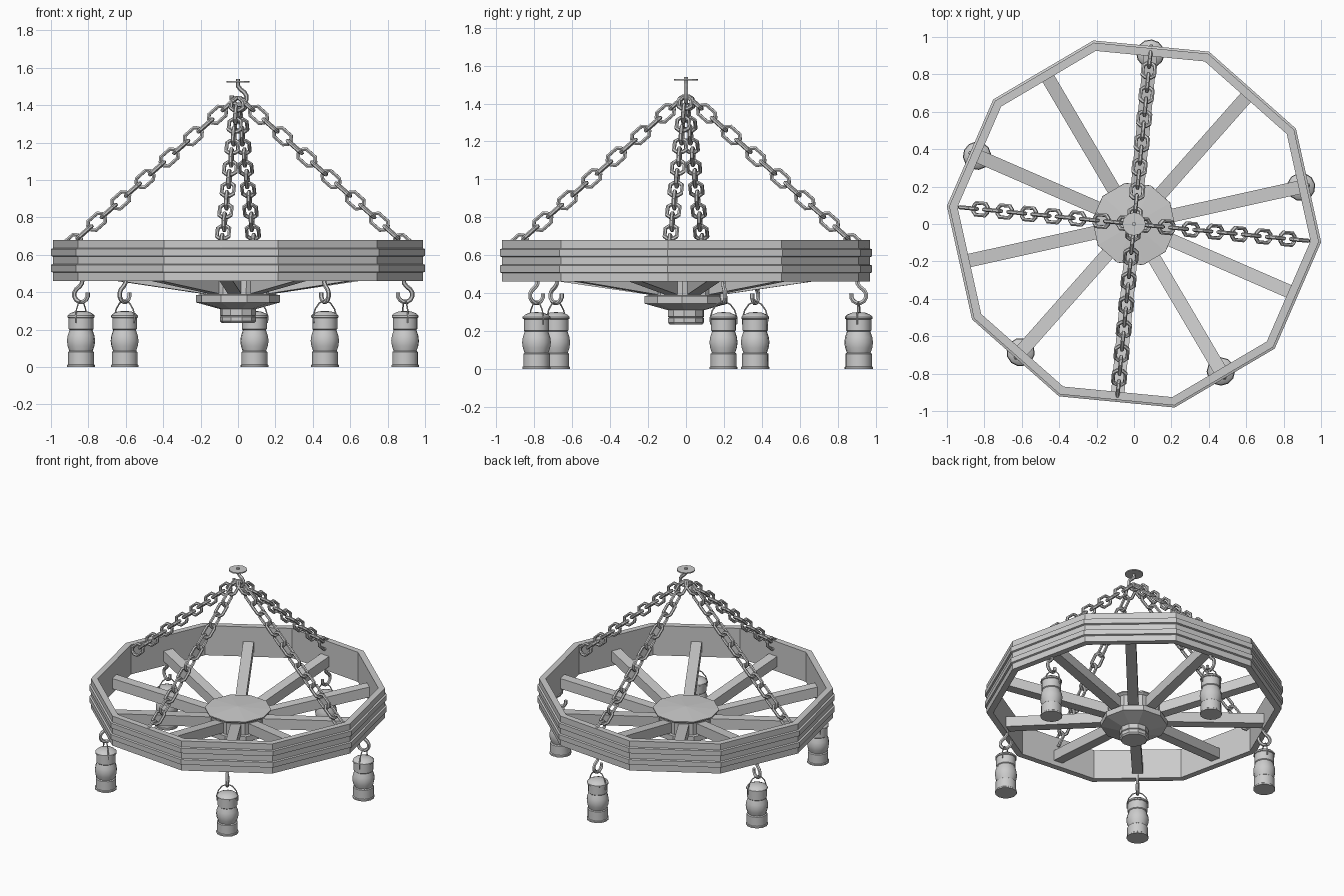
import bpy, bmesh
from math import sin, cos, radians, atan2, sqrt
from mathutils import Vector, Matrix

if "Cube" in bpy.data.objects:
    bpy.data.objects.remove(bpy.data.objects["Cube"])

OFF = radians(-5.5)          # rotation of the ten-sided wheel
STEP = radians(36)


def finish(name, bm, smooth=False):
    bmesh.ops.recalc_face_normals(bm, faces=bm.faces)
    me = bpy.data.meshes.new(name)
    bm.to_mesh(me)
    bm.free()
    ob = bpy.data.objects.new(name, me)
    bpy.context.collection.objects.link(ob)
    if smooth:
        bpy.ops.object.select_all(action='DESELECT')
        bpy.context.view_layer.objects.active = ob
        ob.select_set(True)
        bpy.ops.object.shade_smooth_by_angle(angle=radians(35))
    return ob


def lathe(name, profile, sides, centre=(0, 0), rot=0.0, closed=False, smooth=False):
    """Spin (radius, z) points around a vertical axis."""
    bm = bmesh.new()
    rings = []
    for r, z in profile:
        n = 1 if r == 0 else sides
        rings.append([bm.verts.new((centre[0] + r * cos(rot + i * 6.2831853 / sides),
                                    centre[1] + r * sin(rot + i * 6.2831853 / sides), z))
                      for i in range(n)])
    pairs = list(zip(rings, rings[1:])) + ([(rings[-1], rings[0])] if closed else [])
    for a, b in pairs:
        for i in range(sides):
            j = (i + 1) % sides
            quad = [a[i % len(a)], a[j % len(a)], b[j % len(b)], b[i % len(b)]]
            bm.faces.new(list(dict.fromkeys(quad)))
    return finish(name, bm, smooth)


def tube(name, paths, radius, cyclic=False):
    """Round wire along one or more point lists, turned into a mesh."""
    cu = bpy.data.curves.new(name, 'CURVE')
    cu.dimensions = '3D'
    cu.bevel_depth = radius
    cu.bevel_resolution = 1
    cu.use_fill_caps = True
    for pts in paths:
        sp = cu.splines.new('POLY')
        sp.points.add(len(pts) - 1)
        for p, q in zip(sp.points, pts):
            p.co = (*q, 1)
        sp.use_cyclic_u = cyclic
    tmp = bpy.data.objects.new(name + "_curve", cu)
    bpy.context.collection.objects.link(tmp)
    bpy.context.view_layer.update()
    me = bpy.data.meshes.new_from_object(tmp.evaluated_get(bpy.context.evaluated_depsgraph_get()))
    bpy.data.objects.remove(tmp)
    for p in me.polygons:
        p.use_smooth = False
    ob = bpy.data.objects.new(name, me)
    bpy.context.collection.objects.link(ob)
    return ob


def polar(a, r, z, t=0.0):
    """Point at radius r, sideways offset t, in direction a."""
    return Vector((r * cos(a) - t * sin(a), r * sin(a) + t * cos(a), z))


def hook(name, a, r, z):
    """Open hook in the radial plane; z is the centre of its loop."""
    uz = [(-0.006, 0.1), (-0.006, 0.062), (0.008, 0.044)]
    uz += [(0.04 * cos(radians(d)), 0.04 * sin(radians(d))) for d in range(45, -196, -30)]
    tube(name, [[polar(a, r + u, z + h) for u, h in uz]], 0.012)


# Wheel rim with two raised straps
rim = [(0.948, 0.46), (0.993, 0.46), (0.993, 0.505), (1.005, 0.509), (1.005, 0.546),
       (0.993, 0.55), (0.993, 0.59), (1.005, 0.594), (1.005, 0.631), (0.993, 0.635),
       (0.993, 0.68), (0.948, 0.68)]
lathe("wheel_rim", rim, 10, rot=OFF, closed=True)

# Hub with lower flange and knob
hub = [(0, 0.235), (0.088, 0.235), (0.097, 0.245), (0.097, 0.268), (0.092, 0.272),
       (0.098, 0.276), (0.098, 0.31), (0.225, 0.345), (0.225, 0.385), (0.203, 0.387),
       (0.205, 0.475), (0.224, 0.487), (0.224, 0.495), (0, 0.51)]
lathe("wheel_hub", hub, 10, rot=OFF)

# Spokes, sloping down to the hub
for i in range(10):
    a = OFF + STEP * (i + 0.5)
    p0, p1 = polar(a, 0.14, 0.422), polar(a, 0.915, 0.535)
    d = p1 - p0
    bm = bmesh.new()
    bmesh.ops.create_cube(bm, size=1, matrix=Matrix.Translation((p0 + p1) / 2)
                          @ Matrix.Rotation(a, 4, 'Z')
                          @ Matrix.Rotation(-atan2(d.z, sqrt(d.x ** 2 + d.y ** 2)), 4, 'Y')
                          @ Matrix.Diagonal((d.length, 0.072, 0.075, 1)))
    finish(f"spoke_{i + 1}", bm)

# Four chains from the ceiling hook to the rim corners
LINK = [(-0.05, -0.014), (-0.032, -0.032), (0.032, -0.032), (0.05, -0.014),
        (0.05, 0.014), (0.032, 0.032), (-0.032, 0.032), (-0.05, 0.014)]
for k in range(4):
    a = OFF + radians(90) * k
    along = polar(a, 1, -0.88).normalized()
    side = polar(a, 0, 0, 1)
    up = along.cross(side)
    start = Vector((0, 0, 1.445))
    links = []
    for i in range(14):
        c = start + along * (0.06 + 0.0865 * i)
        across = up if i % 2 else side
        links.append([c + along * u + across * v for u, v in LINK])
    tube(f"chain_{k + 1}", links, 0.011, cyclic=True)

# Ceiling plate and main hook
lathe("ceiling_plate", [(0, 1.522), (0.062, 1.522), (0.062, 1.53), (0, 1.53)], 12)
hook("ceiling_hook", 0.0, 0.006, 1.44)

# Five lanterns hung under the rim
lantern = [(0, 0), (0.075, 0), (0.075, 0.01), (0.07, 0.014), (0.07, 0.08), (0.063, 0.085),
           (0.072, 0.112), (0.076, 0.14), (0.072, 0.168), (0.062, 0.198), (0.067, 0.203),
           (0.067, 0.262), (0.073, 0.265), (0.073, 0.275), (0.06, 0.287), (0.035, 0.297),
           (0, 0.3)]
bail = [(-0.07, 0.235), (-0.072, 0.27), (-0.06, 0.31), (-0.035, 0.342), (0, 0.356),
        (0.035, 0.342), (0.06, 0.31), (0.072, 0.27), (0.07, 0.235)]
for k in range(5):
    a = OFF + STEP * (2 * k + 0.5)
    R = 0.915
    lathe(f"lantern_{k + 1}", lantern, 12, centre=polar(a, R, 0).xy, rot=a, smooth=True)
    tube(f"lantern_handle_{k + 1}", [[polar(a, R, z, t) for t, z in bail]], 0.004)
    hook(f"lantern_hook_{k + 1}", a, R, 0.387)
